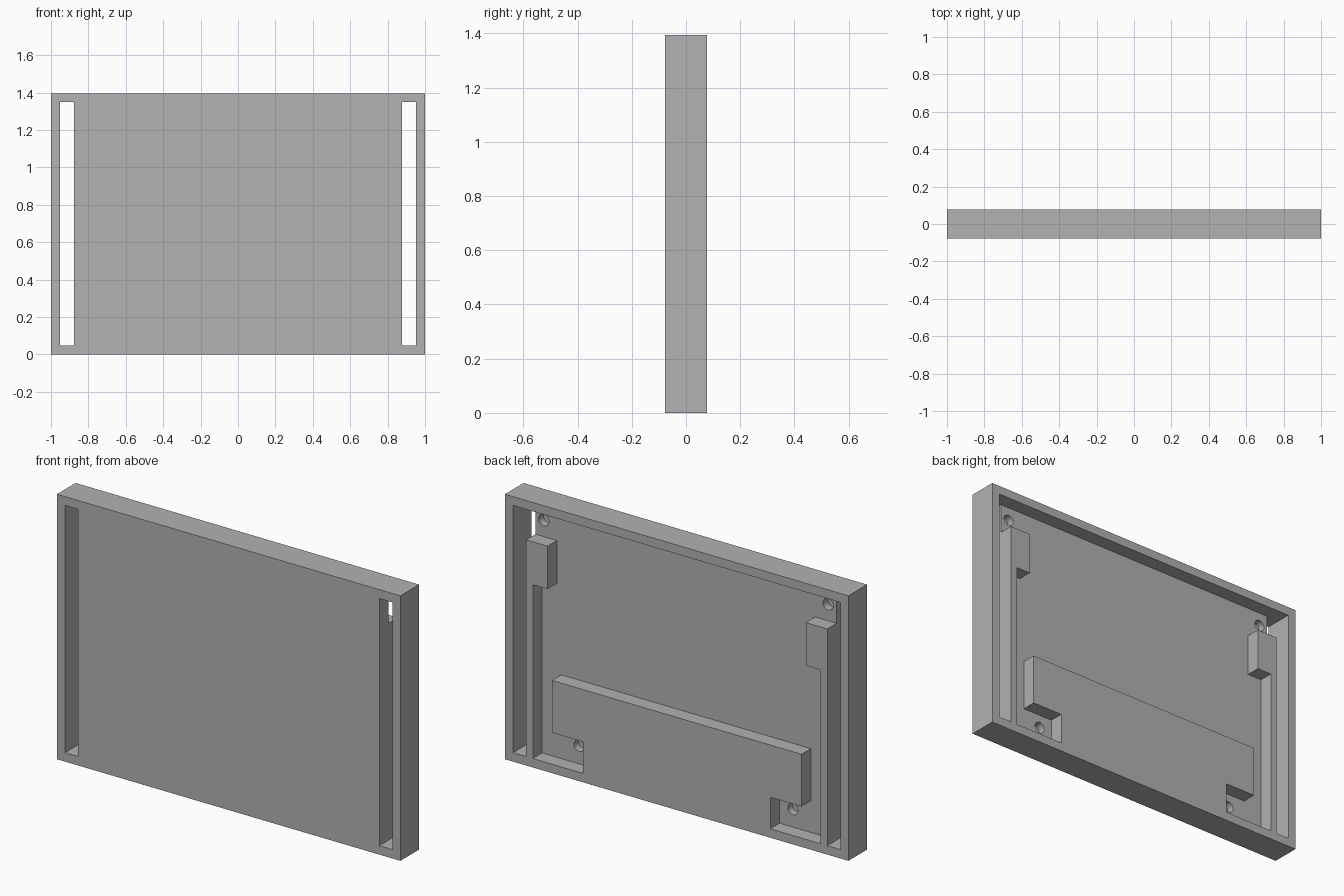
import bpy
import bmesh
from math import radians
from mathutils import Matrix

cube = bpy.data.objects.get("Cube")
if cube:
    bpy.data.objects.remove(cube, do_unlink=True)

HEIGHT, HALF_DEPTH, RIM = 1.395, 0.0775, 0.047
INNER_X, SLOT_X = 1 - RIM, 0.877
TOP = HEIGHT - RIM

grey = bpy.data.materials.new("plain grey")
grey.use_nodes = True
grey.diffuse_color = (0.445, 0.445, 0.445, 1)
grey.node_tree.nodes["Principled BSDF"].inputs["Base Color"].default_value = grey.diffuse_color


def finish(name, bm):
    bmesh.ops.recalc_face_normals(bm, faces=bm.faces[:])
    mesh = bpy.data.meshes.new(name)
    bm.to_mesh(mesh)
    bm.free()
    mesh.materials.append(grey)
    obj = bpy.data.objects.new(name, mesh)
    bpy.context.collection.objects.link(obj)
    return obj


def prism(name, outline, y0, y1):
    """Extrude an (x, z) outline from y0 to y1."""
    bm = bmesh.new()
    face = bm.faces.new([bm.verts.new((x, y0, z)) for x, z in outline])
    moved = bmesh.ops.extrude_face_region(bm, geom=[face])["geom"]
    verts = [g for g in moved if isinstance(g, bmesh.types.BMVert)]
    bmesh.ops.translate(bm, verts=verts, vec=(0, y1 - y0, 0))
    return finish(name, bm)


def block(name, x0, x1, z0, z1, y0, y1):
    return prism(name, [(x0, z0), (x1, z0), (x1, z1), (x0, z1)], y0, y1)


def peg(name, x, z, radius, y0, y1):
    bm = bmesh.new()
    place = Matrix.Translation((x, (y0 + y1) / 2, z)) @ Matrix.Rotation(radians(90), 4, "X")
    bmesh.ops.create_cone(bm, cap_ends=True, segments=32, radius1=radius,
                          radius2=radius, depth=y1 - y0, matrix=place)
    return finish(name, bm)


# Solid body
body = block("panel_body", -1, 1, 0, HEIGHT, -HALF_DEPTH, HALF_DEPTH)

# Back recess: its outline leaves the side posts, tabs and notched lower bar standing
half = [(0.9, TOP), (0.9, 1.188), (0.752, 1.188), (0.752, 0.962), (0.838, 0.962),
        (0.838, RIM), (0.545, RIM), (0.545, 0.213), (0.727, 0.213), (0.727, 0.488)]
outline = half + [(-x, z) for x, z in reversed(half)]
cutters = [prism("recess_cutter", outline, 0, 0.2)]

# Side slots right through, and blind screw holes in the recess floor
for side in (-1, 1):
    x0, x1 = sorted((side * SLOT_X, side * INNER_X))
    cutters.append(block("slot_cutter", x0, x1, RIM, TOP, -0.2, 0.2))
    for x, z in ((0.828, 1.275), (0.623, 0.142)):
        cutters.append(peg("screw_hole_cutter", side * x, z, 0.03, -0.04, 0.04))

bpy.context.view_layer.objects.active = body
for cutter in cutters:
    cut = body.modifiers.new(cutter.name, "BOOLEAN")
    cut.operation = "DIFFERENCE"
    cut.solver = "EXACT"
    cut.object = cutter
    bpy.ops.object.modifier_apply(modifier=cut.name)
    bpy.data.objects.remove(cutter, do_unlink=True)

# Round the hole walls, keep every other edge crisp
bpy.ops.object.select_all(action="DESELECT")
body.select_set(True)
bpy.ops.object.shade_smooth_by_angle(angle=radians(30))
